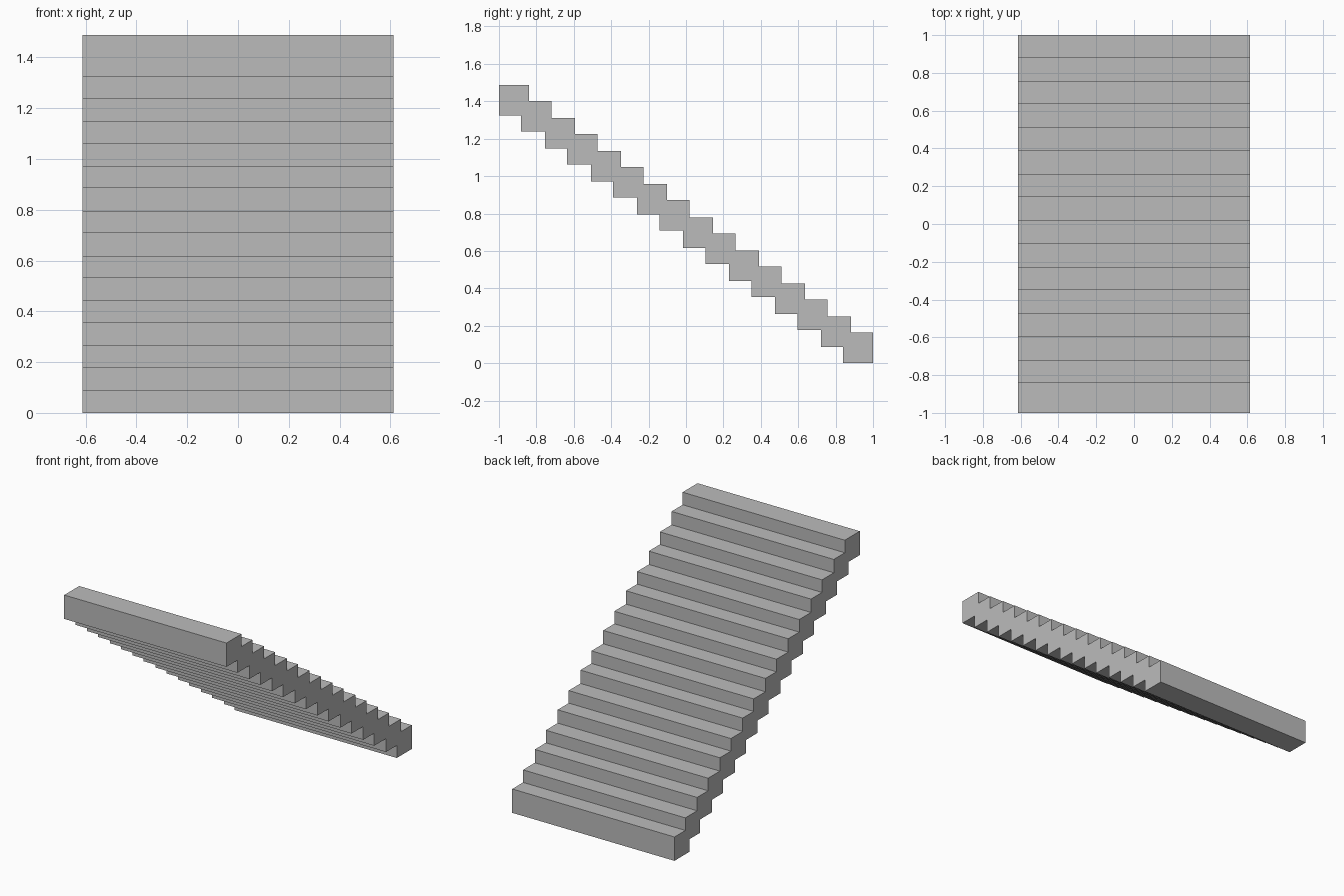
import bpy
import bmesh

cube = bpy.data.objects.get("Cube")
if cube:
    bpy.data.objects.remove(cube, do_unlink=True)

STEPS = 16
HALF_WIDTH = 0.613
DEPTH, HEIGHT = 0.161, 0.163
RUNS = (0.119, 0.127)       # alternating tread spacing
RISES = (0.0858, 0.0912)    # alternating riser spacing

# Lower front corner of every step, from the top step down
corners = [(-1.0, 8 * RISES[0] + 7 * RISES[1])]
for i in range(STEPS - 1):
    y, z = corners[-1]
    corners.append((y + RUNS[i % 2], z - RISES[i % 2]))
corners[-1] = (1.0 - DEPTH, 0.0)

# Stepped side profile: treads going down, then the underside going back up
upper, lower = [(corners[0][0], corners[0][1] + HEIGHT)], []
for i, (y, z) in enumerate(corners):
    upper.append((y + DEPTH, z + HEIGHT))
    if i + 1 < STEPS:
        next_y, next_z = corners[i + 1]
        upper.append((y + DEPTH, next_z + HEIGHT))
        lower += [(y, z), (next_y, z)]
    else:
        lower += [(y, z), (y + DEPTH, z)]
profile = upper + lower[::-1]

# Extrude the profile across the width
bm = bmesh.new()
side = bm.faces.new([bm.verts.new((-HALF_WIDTH, y, z)) for y, z in profile])
result = bmesh.ops.extrude_face_region(bm, geom=[side], use_keep_orig=True)
moved = [v for v in result["geom"] if isinstance(v, bmesh.types.BMVert)]
bmesh.ops.translate(bm, verts=moved, vec=(2 * HALF_WIDTH, 0, 0))
bmesh.ops.recalc_face_normals(bm, faces=bm.faces)
mesh = bpy.data.meshes.new("staircase")
bm.to_mesh(mesh)
bm.free()

# Plain grey finish
grey = bpy.data.materials.new("plain_grey")
grey.use_nodes = True
colour = (0.5, 0.5, 0.5, 1.0)
grey.diffuse_color = colour
grey.node_tree.nodes["Principled BSDF"].inputs["Base Color"].default_value = colour
mesh.materials.append(grey)

staircase = bpy.data.objects.new("staircase", mesh)
bpy.context.collection.objects.link(staircase)
